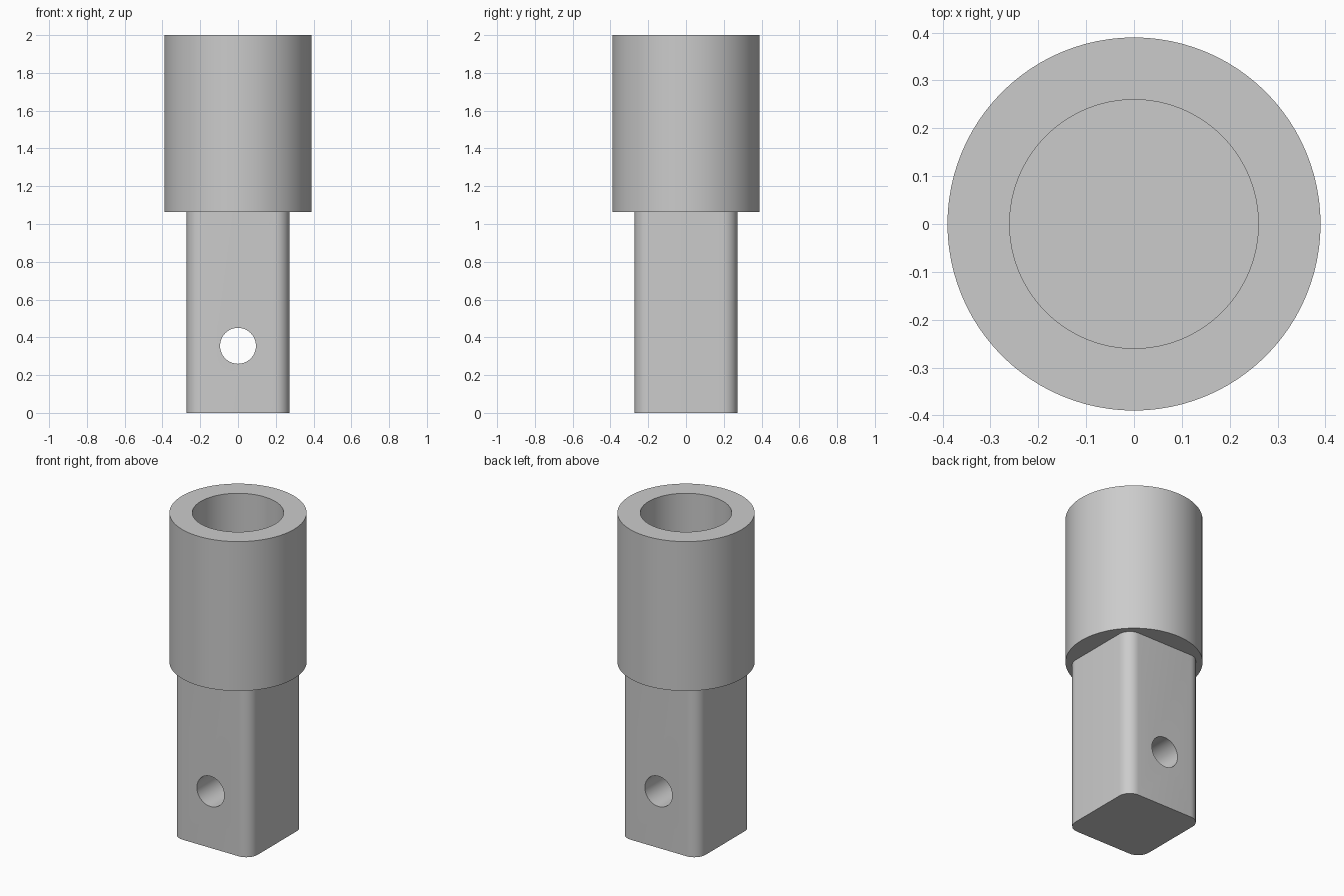
import bpy, bmesh, math
from mathutils import Matrix

cube = bpy.data.objects.get("Cube")
if cube:
    bpy.data.objects.remove(cube, do_unlink=True)

SHOULDER, TOP = 1.063, 2.0
COLLAR_R, BORE_R = 0.39, 0.26
SHANK_HALF, CORNER_R = 0.272, 0.078
PIN_R, PIN_Z = 0.095, 0.355

steel = bpy.data.materials.new("grey_steel")
steel.use_nodes = True
steel.diffuse_color = (0.6, 0.6, 0.6, 1)
steel.node_tree.nodes["Principled BSDF"].inputs["Base Color"].default_value = (0.6, 0.6, 0.6, 1)


def add_object(name, bm):
    mesh = bpy.data.meshes.new(name)
    bmesh.ops.recalc_face_normals(bm, faces=bm.faces)
    bm.to_mesh(mesh)
    bm.free()
    mesh.materials.append(steel)
    obj = bpy.data.objects.new(name, mesh)
    bpy.context.collection.objects.link(obj)
    return obj


def cylinder(name, radius, low, high, sides=96, turn=Matrix()):
    bm = bmesh.new()
    place = turn @ Matrix.Translation((0, 0, (low + high) / 2))
    bmesh.ops.create_cone(bm, cap_ends=True, segments=sides, radius1=radius,
                          radius2=radius, depth=high - low, matrix=place)
    return add_object(name, bm)


def rounded_post(name, half, radius, low, high, steps=10):
    # Rounded square outline, extruded upwards
    bm = bmesh.new()
    outline = []
    for corner in range(4):
        mid = math.radians(45 + 90 * corner)
        reach = (half - radius) * math.sqrt(2)
        for i in range(steps + 1):
            a = mid + math.radians(90) * (i / steps - 0.5)
            outline.append(bm.verts.new((reach * math.cos(mid) + radius * math.cos(a),
                                         reach * math.sin(mid) + radius * math.sin(a), low)))
    base = bm.faces.new(outline)
    grown = bmesh.ops.extrude_face_region(bm, geom=[base], use_keep_orig=True)
    top = [v for v in grown["geom"] if isinstance(v, bmesh.types.BMVert)]
    bmesh.ops.translate(bm, verts=top, vec=(0, 0, high - low))
    return add_object(name, bm)


def combine(target, other, operation):
    mod = target.modifiers.new(operation.lower(), "BOOLEAN")
    mod.operation, mod.solver, mod.object = operation, "EXACT", other
    bpy.context.view_layer.objects.active = target
    bpy.ops.object.modifier_apply(modifier=mod.name)
    bpy.data.objects.remove(other, do_unlink=True)


# Round collar joined to the square shank
body = cylinder("socket_adapter", COLLAR_R, SHOULDER, TOP)
combine(body, rounded_post("shank", SHANK_HALF, CORNER_R, 0, SHOULDER + 0.1), "UNION")

# Bore down to the shoulder
combine(body, cylinder("bore_cutter", BORE_R, SHOULDER, TOP + 0.1), "DIFFERENCE")

# Pin hole from front to back
across = Matrix.Translation((0, 0, PIN_Z)) @ Matrix.Rotation(math.radians(90), 4, "X")
combine(body, cylinder("pin_cutter", PIN_R, -0.5, 0.5, 64, across), "DIFFERENCE")

bpy.ops.object.select_all(action="DESELECT")
body.select_set(True)
bpy.context.view_layer.objects.active = body
bpy.ops.object.shade_smooth_by_angle(angle=math.radians(30))
